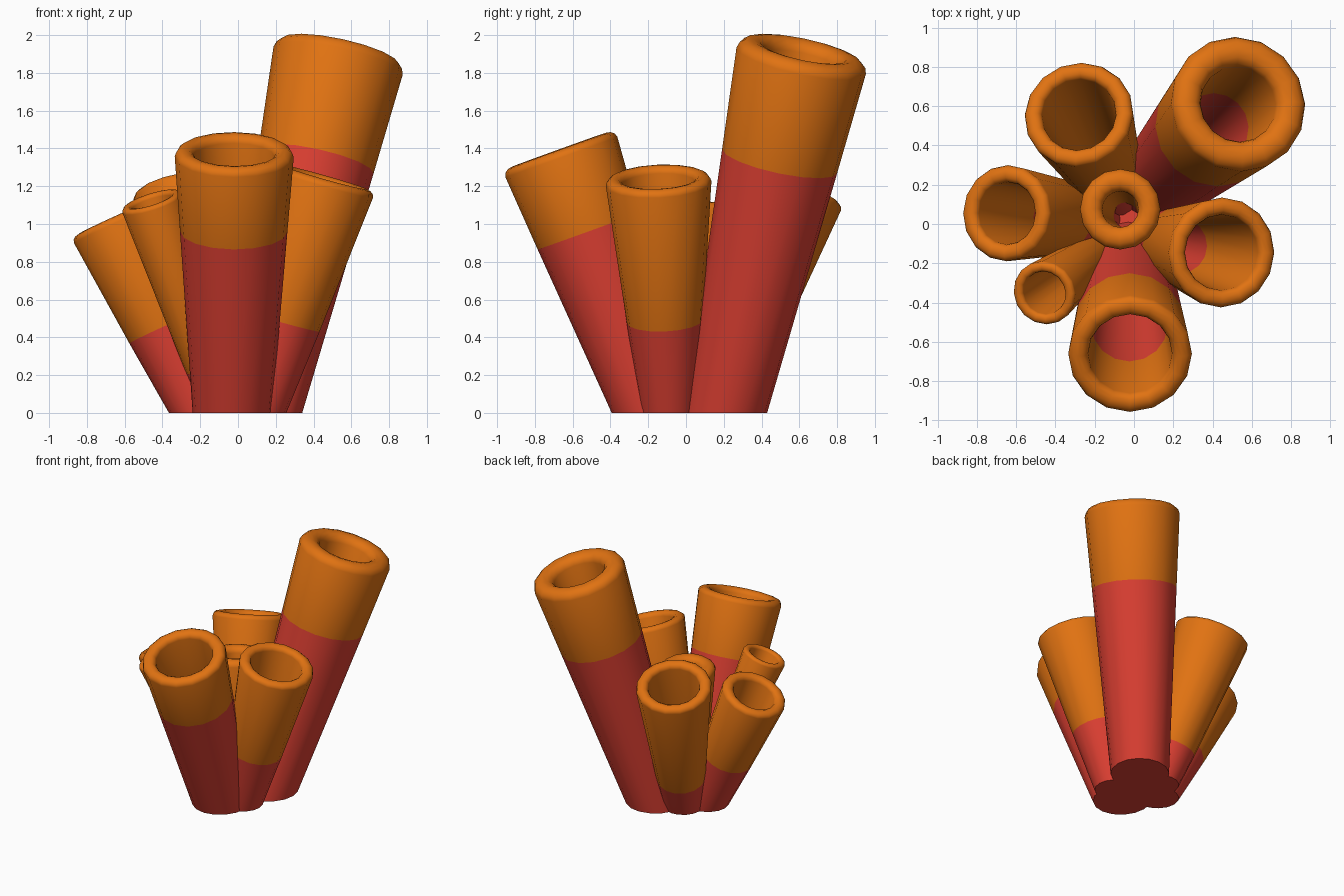
import bpy, bmesh, math
from mathutils import Vector

if "Cube" in bpy.data.objects:
    bpy.data.objects.remove(bpy.data.objects["Cube"])

SIDES = 16


def material(name, rgb):
    m = bpy.data.materials.new(name)
    m.diffuse_color = (*rgb, 1)
    m.use_nodes = True
    m.node_tree.nodes["Principled BSDF"].inputs["Base Color"].default_value = m.diffuse_color
    return m


RED = material("coral red", (0.72, 0.05, 0.032))
ORANGE = material("sponge orange", (0.75, 0.17, 0.006))


def tube(name, base, r0, top, r1, hole, band):
    """Leaning hollow tube: red below the band fraction, orange above it."""
    base, top = Vector((*base, 0)), Vector(top)
    axis = top - base
    length = axis.length
    n = axis.normalized()
    u = Vector((0, 1, 0)).cross(n).normalized()
    v = n.cross(u)

    def rad(t):
        return r0 + (r1 - r0) * t

    # profile of (fraction, lift along axis, radius, material of next strip)
    half = r1 * (1 - hole) / 2
    prof = [(0, 0, r0, 0), (band, 0, rad(band), 1)]
    for i in range(7):  # rounded lip
        a = math.pi * i / 6
        prof.append((1, half * 0.8 * math.sin(a), r1 - half + half * math.cos(a), 1))
    prof += [(band, 0, rad(band) * hole, 0), (0.14, 0, rad(0.14) * hole, 0)]

    bm = bmesh.new()
    rings = []
    for k, (t, lift, r, _) in enumerate(prof):
        ring = []
        for i in range(SIDES):
            a = 2 * math.pi * i / SIDES
            p = base + n * (t * length + lift) + (u * math.cos(a) + v * math.sin(a)) * r
            if k == 0:  # foot is cut flat on the ground
                p -= n * (p.z / n.z)
            ring.append(bm.verts.new(p))
        rings.append(ring)
    for k in range(len(rings) - 1):
        for i in range(SIDES):
            j = (i + 1) % SIDES
            f = bm.faces.new((rings[k][i], rings[k][j], rings[k + 1][j], rings[k + 1][i]))
            f.material_index = prof[k][3]
    bm.faces.new(rings[0][::-1])   # foot
    bm.faces.new(rings[-1])        # cavity floor
    bmesh.ops.recalc_face_normals(bm, faces=bm.faces)

    me = bpy.data.meshes.new(name)
    bm.to_mesh(me)
    bm.free()
    me.materials.append(RED)
    me.materials.append(ORANGE)
    ob = bpy.data.objects.new(name, me)
    bpy.context.collection.objects.link(ob)
    bpy.ops.object.select_all(action='DESELECT')
    ob.select_set(True)
    bpy.context.view_layer.objects.active = ob
    bpy.ops.object.shade_smooth_by_angle(angle=math.radians(50))


# name, foot centre, foot radius, rim centre, rim radius, hole ratio, colour band
tube("tall_back_right_tube", (0.12, 0.21), 0.215, (0.53, 0.61, 1.865), 0.35, 0.56, 0.715)
tube("front_tube", (-0.03, -0.17), 0.21, (-0.02, -0.66, 1.355), 0.315, 0.68, 0.71)
tube("right_tube", (0.10, -0.09), 0.15, (0.445, -0.145, 1.215), 0.28, 0.69, 0.40)
tube("back_left_tube", (-0.09, 0.16), 0.15, (-0.28, 0.555, 1.16), 0.28, 0.68, 0.25)
tube("left_tube", (-0.19, 0.02), 0.16, (-0.645, 0.055, 1.0), 0.245, 0.65, 0.45)
tube("small_front_left_tube", (-0.10, -0.08), 0.085, (-0.455, -0.35, 1.11), 0.165, 0.68, 0.22)
tube("centre_tube", (-0.03, 0.03), 0.12, (-0.07, 0.075, 1.07), 0.205, 0.45, 0.25)
